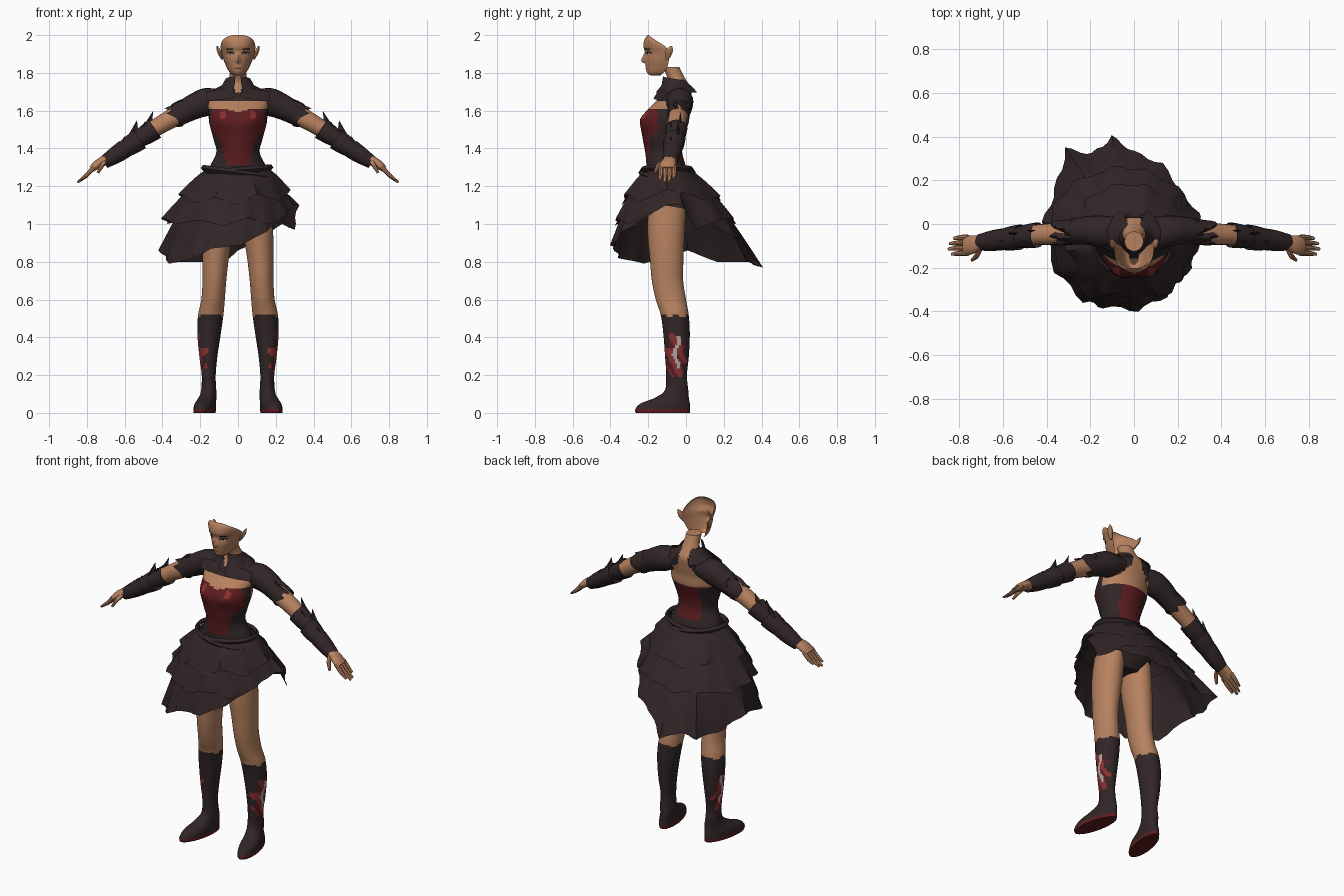
import bpy, bmesh, math
from mathutils import Vector

if "Cube" in bpy.data.objects:
    bpy.data.objects.remove(bpy.data.objects["Cube"])

COLOURS = {"skin": (0.47, 0.22, 0.115), "dark_cloth": (0.031, 0.019, 0.02), "deep_red": (0.11, 0.012, 0.014),
           "bright_red": (0.26, 0.03, 0.03), "grey": (0.42, 0.4, 0.38), "eye_dark": (0.02, 0.014, 0.012),
           "lip": (0.3, 0.1, 0.07), "eye_white": (0.5, 0.45, 0.42)}
MATS = {}
for key, col in COLOURS.items():
    MATS[key] = bpy.data.materials.new(key)
    MATS[key].diffuse_color = (*col, 1)
KEYS = list(COLOURS)


def build(name, verts, faces, rule):
    """Mesh object; rule is a colour name or a function of the face centre."""
    me = bpy.data.meshes.new(name)
    me.from_pydata([tuple(v) for v in verts], [], faces)
    bm = bmesh.new()
    bm.from_mesh(me)
    bmesh.ops.recalc_face_normals(bm, faces=bm.faces)
    bm.to_mesh(me)
    bm.free()
    for p in me.polygons:
        c = rule if isinstance(rule, str) else rule(*p.center)
        if MATS[c].name not in me.materials:
            me.materials.append(MATS[c])
        p.material_index = me.materials.find(MATS[c].name)
    ob = bpy.data.objects.new(name, me)
    bpy.context.collection.objects.link(ob)
    return ob


def smooth_rows(rows, sub):
    """Catmull-Rom through rows of numbers."""
    out = []
    for i in range(len(rows) - 1):
        a, b, c, d = (rows[max(0, min(len(rows) - 1, i + k))] for k in (-1, 0, 1, 2))
        for s in range(sub):
            t = s / sub
            out.append([0.5 * (2 * q + (r - p) * t + (2 * p - 5 * q + 4 * r - w) * t * t
                               + (3 * q - p - 3 * r + w) * t ** 3) for p, q, r, w in zip(a, b, c, d)])
    return out + [list(rows[-1])]


def grid_faces(n, seg, closed=True):
    return [(i * seg + j, i * seg + (j + 1) % seg, (i + 1) * seg + (j + 1) % seg, (i + 1) * seg + j)
            for i in range(n - 1) for j in range(seg if closed else seg - 1)]


def tube(name, rings, rule, along_x=False, seg=24, sub=4, side=1, warp=None, cap=True):
    """Loft of elliptical rings (x, y, z, ra, rb); level rings, or rings across an x-z path."""
    rows = smooth_rows(rings, sub)
    verts = []
    for i, (x, y, z, ra, rb) in enumerate(rows):
        p, q = rows[max(0, i - 1)], rows[min(len(rows) - 1, i + 1)]
        t = Vector((q[0] - p[0], 0, q[2] - p[2])).normalized()
        u = Vector((-t.z, 0, t.x)) if along_x else Vector((1, 0, 0))
        for j in range(seg):
            a = 2 * math.pi * j / seg
            v = Vector((x, y, z)) + u * ra * math.cos(a) + Vector((0, rb * math.sin(a), 0))
            v = warp(v) if warp else v
            verts.append((v.x * side, v.y, v.z))
    faces = grid_faces(len(rows), seg)
    if cap:
        faces += [tuple(range(seg)), tuple(range(len(verts) - seg, len(verts)))]
    return build(name, verts, faces, rule)


# torso with corset and shoulder yoke colours
def torso_rule(x, y, z):
    ax, front = abs(x), y < -0.09
    if z > 1.655 + 0.012 * math.sin(ax * 60) * (not front):
        if z > 1.765:
            return "skin"
        gap = max(0.0, z - 1.685) * 0.6 if front else 0.03
        return "skin" if ax < gap else "dark_cloth"
    top = 1.605 - 0.015 * math.exp(-(x / 0.03) ** 2) if front else 1.545
    if z > top:
        return "skin"
    if z < 1.29:
        return "dark_cloth"
    if front:
        if math.hypot(ax - 0.08, z - 1.578) < 0.02:
            return "bright_red"
        half = 0.055 + 0.035 * (z - 1.3) / 0.15 + 0.06 * max(0, min(1, (z - 1.44) / 0.08))
        return "deep_red" if ax < half and y < -0.15 and z > 1.31 else "dark_cloth"
    return "deep_red" if ax < 0.075 and z > 1.33 else "dark_cloth"


def bust(v):
    if v.y < -0.12:
        v.y -= 0.018 * math.exp(-((abs(v.x) - 0.075) / 0.05) ** 2 - ((v.z - 1.555) / 0.05) ** 2)
    return v


tube("torso", [(0, -.1, 1.03, .10, .08), (0, -.095, 1.1, .17, .115), (0, -.1, 1.2, .18, .12),
               (0, -.105, 1.3, .15, .105), (0, -.118, 1.38, .115, .098), (0, -.122, 1.45, .13, .107),
               (0, -.112, 1.54, .153, .127), (0, -.095, 1.6, .155, .112), (0, -.062, 1.66, .165, .088),
               (0, -.04, 1.71, .13, .07), (0, -.04, 1.745, .065, .052), (0, -.055, 1.78, .046, .045),
               (0, -.08, 1.83, .043, .045)], torso_rule, seg=56, sub=7, warp=bust)

# face shell, open at the back
FACE = smooth_rows([(1.785, .02, -.185, -.14), (1.80, .042, -.205, -.12), (1.83, .06, -.213, -.1),
                    (1.87, .077, -.217, -.09), (1.91, .088, -.217, -.085), (1.94, .092, -.226, -.11),
                    (1.97, .083, -.222, -.155), (1.99, .06, -.212, -.185), (2.0, .025, -.202, -.198)], 4)


def face_y(x, row):
    z, w, yf, yb = row
    y = yb + (yf - yb) * math.sqrt(max(0, 1 - (x / w) ** 2))
    y -= 0.024 * math.exp(-(x / 0.011) ** 2) * max(0, 1 - abs(z - 1.862) / (0.012 if z < 1.862 else 0.05))
    return y + 0.006 * math.exp(-((abs(x) - .038) / .018) ** 2 - ((z - 1.905) / .014) ** 2)


FN = 33
fv = [(r[1] * math.sin(a), face_y(r[1] * math.sin(a), r), r[0])
      for r in FACE for a in (math.pi * (j / (FN - 1) - 0.5) for j in range(FN))]
build("face", fv, grid_faces(len(FACE), FN, False), "skin")


def face_plate(name, cx, cz, w, h, colour, lift):
    """Thin oval laid over the face."""
    pts = [(cx, cz)] + [(cx + w * math.cos(k * math.pi / 6), cz + h * math.sin(k * math.pi / 6)) for k in range(12)]
    vs = []
    for x, z in pts:
        row = min(FACE, key=lambda r: abs(r[0] - z))
        vs.append((x, face_y(x, row) - lift, z))
    build(name, vs, [(0, k + 1, (k + 1) % 12 + 1) for k in range(12)], colour)


face_plate("lips", 0, 1.824, .017, .005, "lip", .003)
for s in (1, -1):
    face_plate("eye_rim", s * .04, 1.905, .021, .009, "eye_dark", .003)
    face_plate("eye_white", s * .041, 1.902, .014, .005, "eye_white", .005)
    face_plate("iris", s * .04, 1.903, .006, .006, "eye_dark", .007)
    face_plate("eyebrow", s * .044, 1.927, .022, .003, "eye_dark", .004)
    tube("ear", [(.083, -.10, 1.87, .005, .008), (.093, -.093, 1.895, .01, .018),
                 (.102, -.088, 1.92, .011, .02), (.11, -.078, 1.942, .003, .005)], "skin", seg=10, side=s)


# leg with boot, patterned on the outer calf
def leg_rule(x, y, z):
    ax = abs(x)
    if z > 0.515 + 0.008 * math.sin(y * 90):
        return "skin"
    if z < 0.02:
        return "deep_red"
    wob = 0.3 * math.sin(z * 75 + y * 40) + 0.2 * math.sin(y * 150)
    if ax > 0.16 and ((y + .055) / .055) ** 2 + ((z - .305) / .13) ** 2 < 0.9 + wob:
        if abs(y + .05 + .012 * math.sin(z * 45)) < .011 and .24 < z < .40:
            return "grey"
        return "bright_red" if math.sin(z * 50 + y * 90) > -0.5 else "deep_red"
    return "dark_cloth"


def toe_out(v):
    if v.z < 0.13:
        v.x -= (v.y + 0.05) * 0.17 * min(1, (0.13 - v.z) / 0.05)
    return v


LEG = [(.095, -.1, 1.1, .075, .10), (.108, -.105, .95, .078, .098), (.12, -.102, .8, .069, .088),
       (.125, -.098, .7, .063, .083), (.132, -.08, .6, .062, .08), (.144, -.06, .52, .067, .074),
       (.153, -.05, .42, .062, .07), (.157, -.048, .3, .048, .063), (.155, -.05, .2, .037, .055),
       (.155, -.05, .12, .04, .062), (.158, -.075, .08, .045, .09), (.162, -.11, .05, .052, .13),
       (.164, -.123, .02, .054, .145), (.164, -.123, .0, .053, .143)]
ARM = [(.09, -.04, 1.645, .05, .06), (.18, -.035, 1.64, .062, .06), (.27, -.035, 1.6, .055, .052),
       (.36, -.045, 1.553, .05, .05), (.45, -.05, 1.5, .045, .046), (.52, -.06, 1.45, .044, .046),
       (.62, -.075, 1.385, .033, .038), (.69, -.085, 1.345, .027, .033), (.74, -.095, 1.318, .024, .043),
       (.775, -.1, 1.29, .017, .042)]


def blade(name, base, tip, axis, side):
    b, t, a = Vector(base), Vector(tip), Vector(axis)
    w = Vector((0, .016, 0))
    vs = [(v.x * side, v.y, v.z) for v in (b - a, b - w, b + a, b + w, t)]
    build(name, vs, [(0, 1, 4), (1, 2, 4), (2, 3, 4), (3, 0, 4), (3, 2, 1, 0)], "dark_cloth")


for s in (1, -1):
    tube("leg", LEG, leg_rule, seg=40, sub=8, side=s, warp=toe_out)
    tube("arm", ARM, "skin", along_x=True, side=s)

    # short sleeve with a ragged edge
    def ragged(v):
        if v.x > .3:
            v.x += .02 * math.sin(v.y * 130 + v.z * 60)
        return v
    tube("sleeve", [(.08, -.04, 1.66, .05, .072), (.16, -.033, 1.648, .073, .072), (.22, -.03, 1.627, .069, .065),
                    (.28, -.035, 1.597, .062, .06), (.345, -.043, 1.562, .056, .056)],
         "dark_cloth", along_x=True, side=s, warp=ragged, cap=False)

    # standing collar, one half
    cv = []
    for r, z, lift, yc in ((.125, 1.695, 0, -.045), (.085, 1.735, 0, -.05), (.066, 1.752, .03, -.06)):
        for j in range(11):
            a = math.radians(-78 + 14.2 * j)
            cv.append((s * r * math.cos(a), yc + r * .95 * math.sin(a), z + lift * (1 - j / 12)))
    build("collar", cv, grid_faces(3, 11, False), "dark_cloth")
    # front flap of the jacket
    flap = [(.01, -.155, 1.685), (.035, -.135, 1.725), (.1, -.12, 1.712), (.17, -.1, 1.70),
            (.17, -.125, 1.65), (.09, -.165, 1.66), (.03, -.172, 1.665)]
    build("jacket_flap", [(x * s, y, z) for x, y, z in flap], [tuple(range(7))], "dark_cloth")

    # layered bracer with blades
    for x, y, z, r in ((.44, -.05, 1.505, .058), (.52, -.06, 1.45, .058), (.6, -.07, 1.398, .05)):
        tube("bracer_layer", [(x, y, z, r, r), (x + .05, y - .006, z - .034, r * .9, r * .95),
                              (x + .11, y - .014, z - .072, r * .68, r * .75)],
             "dark_cloth", along_x=True, seg=16, side=s, cap=False)
    for base, tip in (((.50, -.03, 1.48), (.45, -.03, 1.598)), ((.52, -.07, 1.475), (.49, -.085, 1.545)),
                      ((.57, -.045, 1.44), (.535, -.04, 1.55)), ((.62, -.075, 1.405), (.60, -.08, 1.465)),
                      ((.49, -.06, 1.45), (.42, -.06, 1.455))):
        blade("bracer_blade", base, tip, (.045, 0, -.03), s)

    # fingers and thumb
    for k, reach in enumerate((.06, .075, .07, .05)):
        y = -.134 + .024 * k
        tube("finger", [(.76, y, 1.303, .012, .013), (.775 + reach * .4, y, 1.285 - reach * .4, .011, .012),
                        (.775 + reach, y - .004, 1.288 - reach * .9, .006, .007)], "skin", True, 8, 3, s)
    tube("thumb", [(.705, -.11, 1.335, .014, .018), (.72, -.145, 1.31, .012, .014),
                   (.742, -.165, 1.27, .007, .008)], "skin", True, 8, 3, s)


# tiered, lopsided skirt
def skirt_tier(name, top, hem):
    cx, cy, z0, rx, ry = top
    sub, rows, n = 4, 7, len(hem) * 4
    verts = []
    for i in range(rows):
        t = i / (rows - 1)
        for j in range(n):
            a, b, f = hem[j // sub], hem[(j // sub + 1) % len(hem)], (j % sub) / sub
            h = Vector(a).lerp(Vector(b), f)
            ang = math.atan2((h.y - cy) / ry, (h.x - cx) / rx)
            ruffle = 1 + .025 * t * t * math.sin(j * math.pi / 2 + .8)
            p = Vector((cx + rx * math.cos(ang), cy + ry * math.sin(ang), z0))
            e = t ** 0.8
            verts.append((p.x + (h.x * ruffle - p.x) * e, p.y + (h.y * ruffle - p.y) * e, z0 + (h.z - z0) * t))
    build(name, verts, grid_faces(rows, n), "dark_cloth")


skirt_tier("skirt_upper_tier", (0, -.1, 1.29, .165, .115),
           [(.275, -.1, 1.18), (.22, -.24, 1.12), (.1, -.32, 1.16), (0, -.335, 1.1), (-.12, -.32, 1.14),
            (-.22, -.26, 1.11), (-.31, -.12, 1.16), (-.29, 0, 1.12), (-.22, .11, 1.15), (-.1, .18, 1.12),
            (.05, .18, 1.15), (.17, .11, 1.12), (.24, .01, 1.16)])
skirt_tier("skirt_middle_tier", (-.01, -.09, 1.22, .2, .17),
           [(.32, -.02, 1.1), (.295, -.1, 1.1), (.26, -.2, 1.05), (.17, -.31, 1.0), (.05, -.365, 1.03),
            (-.08, -.37, .99), (-.2, -.335, 1.02), (-.33, -.22, 1.0), (-.4, -.06, 1.03), (-.37, .08, 1.0),
            (-.28, .19, 1.02), (-.1, .26, 1.0), (.05, .25, 1.03), (.2, .17, 1.02), (.295, .05, .97)])
skirt_tier("skirt_lower_tier", (-.02, -.08, 1.13, .25, .22),
           [(.27, -.12, 1.1), (.23, -.22, 1.03), (.15, -.33, .96), (.02, -.395, .89), (-.14, -.38, .87),
            (-.23, -.355, .82), (-.36, -.22, .79), (-.415, .01, .86), (-.36, .16, .80), (-.31, .345, .80),
            (-.19, .32, .80), (-.1, .4, .77), (0, .33, .86), (.13, .275, .92), (.23, .13, 1.0), (.27, 0, 1.08)])


# belts round the waist
for tilt, z, r in ((.03, 1.285, .175), (-.05, 1.272, .185)):
    vs = []
    for i in range(36):
        a = i * math.pi / 18
        for dr, dz in ((0, .016), (.012, 0), (0, -.016), (-.012, 0)):
            vs.append(((r + dr) * math.cos(a), -.1 + (r * .76 + dr) * math.sin(a), z + dz + tilt * .5 * math.cos(a)))
    build("belt", vs, [(i * 4 + j, (i + 1) % 36 * 4 + j, (i + 1) % 36 * 4 + (j + 1) % 4, i * 4 + (j + 1) % 4)
                       for i in range(36) for j in range(4)], "dark_cloth")

# smooth shading with sharp edges kept
for ob in bpy.context.collection.objects:
    ob.select_set(True)
    bpy.context.view_layer.objects.active = ob
bpy.ops.object.shade_smooth_by_angle(angle=math.radians(40))

for m in bpy.data.materials:
    if m.users and not m.is_grease_pencil:
        m.use_nodes = True
        m.node_tree.nodes["Principled BSDF"].inputs["Base Color"].default_value = m.diffuse_color
